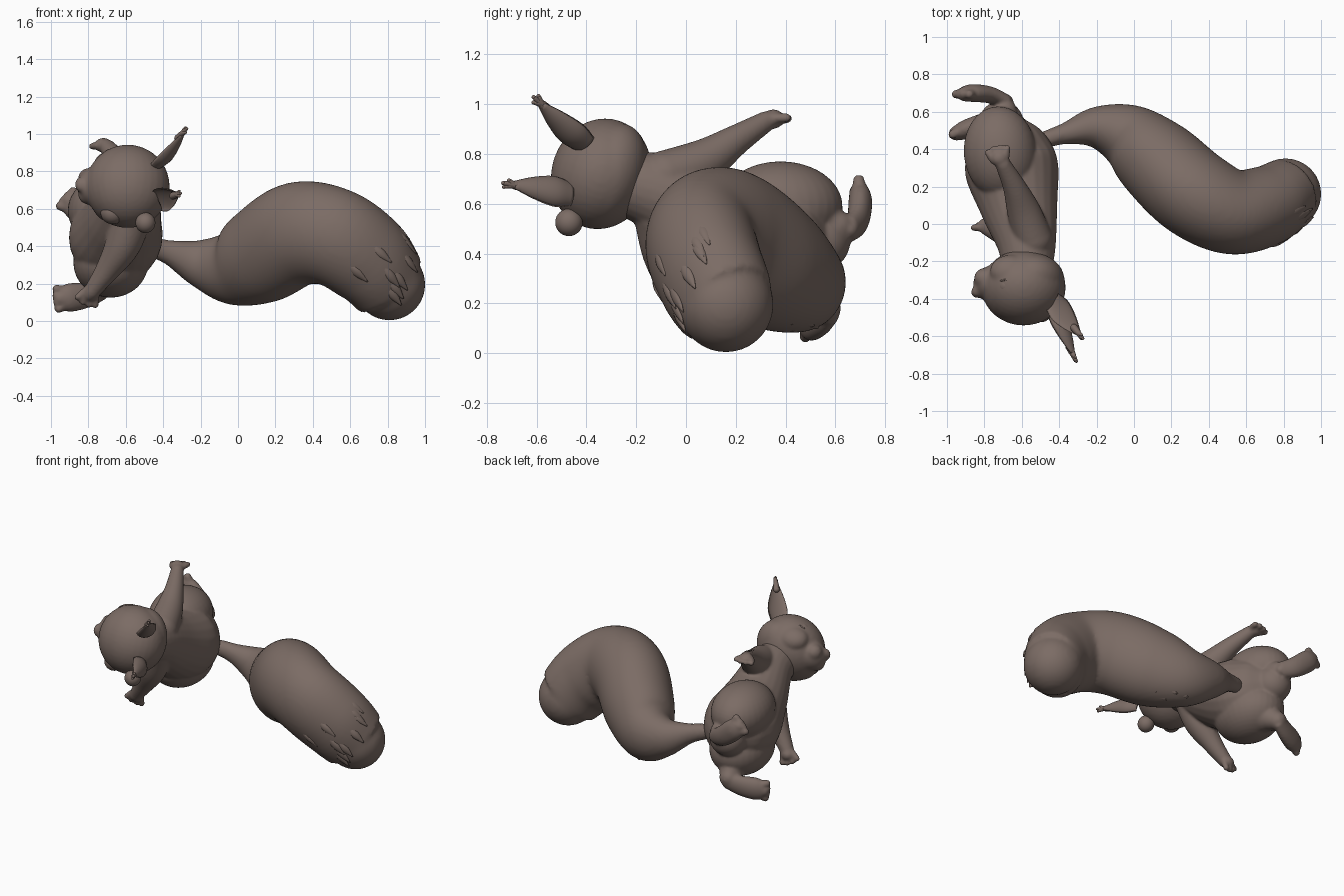
import bpy, bmesh, math, random
from mathutils import Vector, Matrix

random.seed(4)
cube = bpy.data.objects.get("Cube")
if cube:
    bpy.data.objects.remove(cube)

fur = bpy.data.materials.new("warm_brown_clay")
fur.use_nodes = True
fur.diffuse_color = (0.2, 0.15, 0.13, 1)
fur.node_tree.nodes["Principled BSDF"].inputs["Base Color"].default_value = (0.2, 0.15, 0.13, 1)

TILT = Matrix.Rotation(-0.34, 4, "X")      # the head leans sideways
SIDE = TILT @ Vector((0, 0, 1))            # ear-to-ear direction of the head
HEAD = Vector((-0.59, -0.34, 0.72))


def ball(bm, centre, radii, rot=Matrix()):
    m = Matrix.Translation(centre) @ rot @ Matrix.Diagonal((*radii, 1))
    bmesh.ops.create_uvsphere(bm, u_segments=32, v_segments=20, radius=1, matrix=m)


def spline(keys, steps):
    """Smooth curve through (x, y, z, radius) keys."""
    k = [Vector(p) for p in keys]
    k = [k[0] * 2 - k[1]] + k + [k[-1] * 2 - k[-2]]
    out = []
    for a, b, c, d in zip(k, k[1:], k[2:], k[3:]):
        for i in range(steps):
            t = i / steps
            out.append((b * 2 + (c - a) * t + (a * 2 - b * 5 + c * 4 - d) * t * t
                        + (b * 3 - a - c * 3 + d) * t ** 3) / 2)
    return out + [k[-2]]


def loft(bm, keys, w=1, h=1, ref=(0, 0, 1), caps=True, dish=None, steps=6, n=24):
    """Tube along a path; dish hollows the side of the section facing ref."""
    pts, rings = spline(keys, steps), []
    for i, p in enumerate(pts):
        t = (pts[min(i + 1, len(pts) - 1)] - pts[max(i - 1, 0)]).to_3d().normalized()
        s = t.cross(Vector(ref)).normalized()
        up = s.cross(t)
        ring = []
        for j in range(n):
            a = math.tau * j / n
            v = math.sin(a)
            if dish and v > 0:
                v *= dish
            ring.append(bm.verts.new(p.to_3d() + (s * math.cos(a) * w + up * v * h) * max(p.w, 0.002)))
        rings.append(ring)
    for a, b in zip(rings, rings[1:]):
        for j in range(n):
            bm.faces.new((a[j], a[(j + 1) % n], b[(j + 1) % n], b[j]))
    bm.faces.new(rings[0])
    bm.faces.new(rings[-1])
    if caps:
        for p in (pts[0], pts[-1]):
            ball(bm, p.to_3d(), [p.w * min(w, h)] * 3)


def fan(bm, root, direction, spread, count, length, r):
    """Row of fingers or toes."""
    root, direction, spread = Vector(root), Vector(direction).normalized(), Vector(spread).normalized()
    for i in range(count):
        o = i / (count - 1) - 0.5
        a = root + spread * o * r * 3.6
        b = a + (direction + spread * o * 0.8).normalized() * length * (1 - abs(o) * 0.4)
        loft(bm, [(*a, r), (*b, r * 0.95)], ref=spread, n=12, steps=3)


def finish(bm, name, voxel=0, relax=0):
    bmesh.ops.recalc_face_normals(bm, faces=bm.faces)
    me = bpy.data.meshes.new(name)
    bm.to_mesh(me)
    bm.free()
    me.materials.append(fur)
    me.shade_smooth()
    ob = bpy.data.objects.new(name, me)
    bpy.context.collection.objects.link(ob)
    if voxel:
        mod = ob.modifiers.new("blend", "REMESH")
        mod.mode, mod.voxel_size, mod.use_smooth_shade = "VOXEL", voxel, True
    if relax:
        mod = ob.modifiers.new("relax", "SMOOTH")
        mod.factor, mod.iterations = 0.5, relax


# Torso with both haunches
bm = bmesh.new()
loft(bm, [(-0.57, -0.26, 0.69, 0.13), (-0.575, -0.1, 0.64, 0.16), (-0.615, 0.1, 0.53, 0.21),
          (-0.655, 0.3, 0.45, 0.25), (-0.69, 0.45, 0.45, 0.205), (-0.71, 0.54, 0.45, 0.12)])
ball(bm, (-0.715, 0.38, 0.59), (0.195, 0.25, 0.18), Matrix.Rotation(0.1, 4, "Z"))
ball(bm, (-0.68, 0.34, 0.31), (0.2, 0.25, 0.185), Matrix.Rotation(0.1, 4, "Z"))
# Upper and lower arms
loft(bm, [(-0.54, -0.08, 0.71, 0.105), (-0.59, 0.07, 0.77, 0.09), (-0.64, 0.2, 0.855, 0.062),
          (-0.7, 0.32, 0.93, 0.042)])
loft(bm, [(-0.57, -0.1, 0.55, 0.11), (-0.62, -0.08, 0.4, 0.095), (-0.7, -0.05, 0.27, 0.065),
          (-0.78, -0.02, 0.16, 0.045)], ref=(0, 1, 0))
# Hands
for centre, direction, spread in (((-0.72, 0.35, 0.94), (-0.2, 1, 0), (1, 0.25, 0.1)),
                                  ((-0.79, -0.01, 0.145), (-0.3, 0.1, -0.6), (0.9, 0.3, -0.4))):
    ball(bm, centre, (0.046, 0.044, 0.04))
    fan(bm, centre, direction, spread, 4, 0.06, 0.02)
# Ankles, long flat feet and toes
for ankle, foot in (
        ([(-0.7, 0.48, 0.55, 0.11), (-0.69, 0.61, 0.51, 0.062)],
         [(-0.68, 0.655, 0.495, 0.045), (-0.77, 0.69, 0.535, 0.056), (-0.86, 0.7, 0.605, 0.06),
          (-0.905, 0.695, 0.645, 0.05)]),
        ([(-0.7, 0.46, 0.25, 0.11), (-0.73, 0.56, 0.18, 0.062)],
         [(-0.72, 0.585, 0.17, 0.045), (-0.81, 0.545, 0.14, 0.058), (-0.9, 0.505, 0.125, 0.064),
          (-0.95, 0.485, 0.12, 0.05)])):
    loft(bm, ankle)
    loft(bm, foot, w=1.2, h=0.8, ref=(0, 1, 0))
    toe, step = Vector(foot[-1][:3]), Vector(foot[-1][:3]) - Vector(foot[-2][:3])
    fan(bm, toe, step, step.cross(Vector((0, 1, 0))), 4, 0.02, 0.026)
finish(bm, "body", 0.009, 8)

# Skull, muzzle, cheeks and nose
bm = bmesh.new()
ball(bm, HEAD, (0.225, 0.2, 0.225), TILT)
ball(bm, HEAD + Vector((0.05, 0.035, 0)), (0.17, 0.14, 0.21), TILT)
ball(bm, HEAD + Vector((-0.15, 0.02, 0)), (0.12, 0.1, 0.115), TILT)
for s in (1, -1):
    ball(bm, HEAD + SIDE * s * 0.045 + Vector((-0.21, 0.035, 0)), (0.055, 0.055, 0.055))
    ball(bm, HEAD + SIDE * s * 0.125 + Vector((-0.07, 0.045, 0)), (0.11, 0.09, 0.075), TILT)
ball(bm, HEAD + Vector((-0.25, -0.025, 0.01)), (0.032, 0.03, 0.042), TILT)
finish(bm, "head", 0.01, 8)

# Closed eyes, with a lid seam across each
for s, name in ((1, "upper"), (-1, "lower")):
    bm = bmesh.new()
    eye = HEAD + SIDE * s * 0.148 + Vector((-0.08, -0.04, 0))
    ball(bm, eye, (0.065, 0.06, 0.062), TILT)
    finish(bm, name + "_eye")
    bm = bmesh.new()
    arc = [eye + SIDE * s * 0.061 * math.cos(a) + Vector((math.sin(a) * 0.062, 0.012, 0))
           for a in (-1, -0.5, 0, 0.5, 1)]
    loft(bm, [(*p, 0.005) for p in arc], ref=(0, 1, 0), n=8)
    finish(bm, name + "_eyelid")

# Hollow ears, opening forward and outward, ending in small tufts
for name, base, tip, face in (
        ("upper_ear", (-0.44, -0.41, 0.85), (-0.3, -0.58, 1.0), (-0.7, 0.3, 0.6)),
        ("lower_ear", (-0.44, -0.47, 0.635), (-0.33, -0.69, 0.675), (-0.8, -0.5, -0.5))):
    bm = bmesh.new()
    b, t = Vector(base), Vector(tip)
    loft(bm, [(*b.lerp(t, f), r) for f, r in ((0, 0.055), (0.3, 0.068), (0.65, 0.05), (1, 0.018))],
         h=0.8, ref=face, dish=-0.4, caps=False)
    for i in (-1, 0, 1):
        end = t + (t - b).normalized() * (0.05 - abs(i) * 0.015) + Vector((0, 0.01, 0.013)) * i
        loft(bm, [(*b.lerp(t, 0.85), 0.02), (*t, 0.016), (*end, 0.008)], n=10)
    finish(bm, name)

# Small round bobble beside the lower ear
bm = bmesh.new()
ball(bm, (-0.495, -0.47, 0.525), (0.053, 0.055, 0.055))
finish(bm, "ear_bobble")

# Big curling tail
tail = [(-0.48, 0.45, 0.4, 0.045), (-0.36, 0.485, 0.365, 0.06), (-0.2, 0.515, 0.31, 0.115),
        (-0.03, 0.465, 0.29, 0.18), (0.13, 0.335, 0.355, 0.228), (0.32, 0.165, 0.465, 0.24),
        (0.52, 0.065, 0.445, 0.228), (0.7, 0.095, 0.325, 0.215), (0.81, 0.16, 0.195, 0.192)]
bm = bmesh.new()
loft(bm, tail, h=1.16, n=40, steps=8)
finish(bm, "tail", 0.015, 8)

# Flat fur locks lying along the tail, most of them near its tip
bm = bmesh.new()
path = spline(tail, 8)
for i in [24, 26, 28, 30] + list(range(53, 63)):
    p, q = path[i], path[min(i + 4, len(path) - 1)]
    t = (q - p).to_3d().normalized()
    s = t.cross(Vector((0, 0, 1))).normalized()
    a = random.uniform(-2.2, -1.2) if i < 40 else random.uniform(-0.7, 1.3)
    out = s * math.cos(a) + s.cross(t) * math.sin(a) * 1.14
    keys = [(*(p.to_3d() + out * p.w * f + t * d), r)
            for f, d, r in ((0.93, -0.06, 0.012), (0.955, 0.02, 0.026), (0.97, 0.1, 0.004))]
    loft(bm, keys, ref=out, h=0.6, n=10)
finish(bm, "tail_fur_locks")
